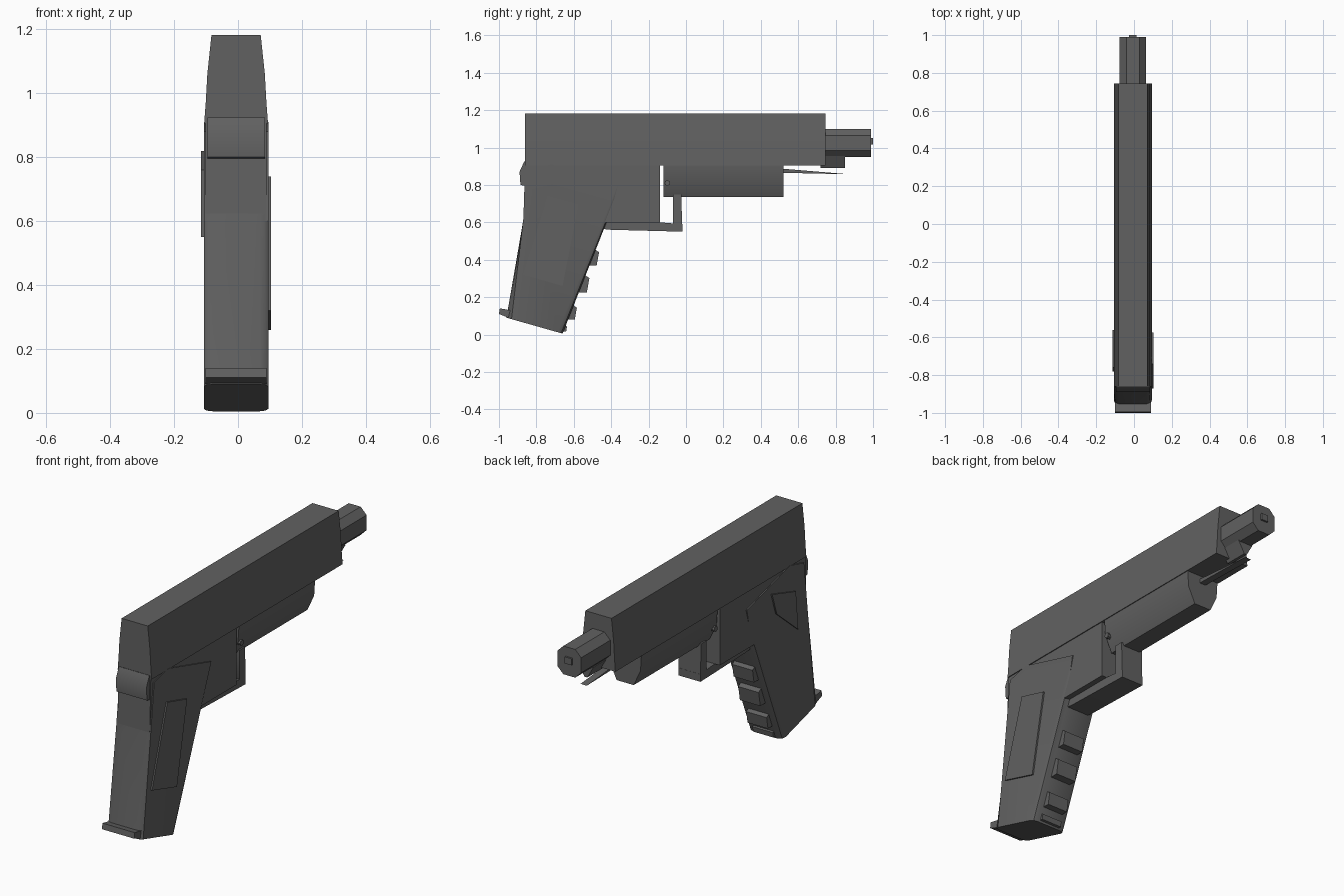
import bpy
import bmesh
import math
from mathutils import Vector

cube = bpy.data.objects.get("Cube")
if cube:
    bpy.data.objects.remove(cube, do_unlink=True)

GREY = (0.12, 0.12, 0.12, 1)
metal = bpy.data.materials.new("dark_gunmetal")
metal.use_nodes = True
metal.diffuse_color = GREY
shader = next(n for n in metal.node_tree.nodes if n.type == 'BSDF_PRINCIPLED')
shader.inputs["Base Color"].default_value = GREY
shader.inputs["Roughness"].default_value = 0.7

MID = -0.006  # body centre line in x


def finish(name, bm, angle=40):
    bmesh.ops.recalc_face_normals(bm, faces=bm.faces)
    mesh = bpy.data.meshes.new(name)
    bm.to_mesh(mesh)
    bm.free()
    mesh.materials.append(metal)
    mesh.polygons.foreach_set("use_smooth", [True] * len(mesh.polygons))
    mesh.set_sharp_from_angle(angle=math.radians(angle))
    obj = bpy.data.objects.new(name, mesh)
    bpy.context.scene.collection.objects.link(obj)
    return obj


def extrude(bm, points, offset):
    face = bm.faces.new([bm.verts.new(p) for p in points])
    new = bmesh.ops.extrude_face_region(bm, geom=[face])["geom"]
    verts = [g for g in new if isinstance(g, bmesh.types.BMVert)]
    bmesh.ops.translate(bm, verts=verts, vec=Vector(offset))


def side_prism(name, profile, x0, x1, round_edges=0):
    """Side outline (y, z) extruded across x; long upright rims may be bevelled."""
    bm = bmesh.new()
    extrude(bm, [(x0, y, z) for y, z in profile], (x1 - x0, 0, 0))
    if round_edges:
        rims = [e for e in bm.edges
                if abs(e.verts[0].co.z - e.verts[1].co.z) > 0.4]
        bmesh.ops.bevel(bm, geom=rims, offset=round_edges, segments=2,
                        profile=0.5, affect='EDGES')
    return finish(name, bm)


def long_prism(name, half, y0, y1):
    """Half section (x, z), mirrored about the centre line, extruded along y."""
    section = [(MID + x, z) for x, z in half]
    section += [(MID - x, z) for x, z in reversed(half)]
    bm = bmesh.new()
    extrude(bm, [(x, y0, z) for x, z in section], (0, y1 - y0, 0))
    return finish(name, bm)


# Slide, barrel and the block under the slide
long_prism("slide", [(0.1, 0.905), (0.095, 0.97), (0.09, 1.06), (0.077, 1.183)],
           -0.86, 0.745)
long_prism("barrel", [(0.035, 0.95), (0.07, 0.985), (0.07, 1.065), (0.035, 1.1)],
           0.72, 0.99)
long_prism("muzzle_tip", [(0.02, 1.015), (0.02, 1.05)], 0.98, 1.0)
long_prism("dust_cover", [(0.05, 0.735), (0.09, 0.82), (0.096, 0.91)], -0.12, 0.52)
long_prism("barrel_lug", [(0.008, 0.89), (0.045, 0.955)], 0.72, 0.85)

# Guide rod tapering to a point
side_prism("guide_rod", [(0.5, 0.865), (0.87, 0.857), (0.5, 0.888)], -0.025, 0.012)

# Frame and grip
side_prism("frame", [(-0.87, 0.6), (-0.14, 0.6), (-0.14, 0.91), (-0.86, 0.91)],
           MID - 0.095, MID + 0.095)
side_prism("grip", [(-0.96, 0.09), (-0.66, 0.005), (-0.405, 0.65), (-0.36, 0.81),
                    (-0.72, 0.91), (-0.84, 0.88), (-0.872, 0.6)],
           MID - 0.101, MID + 0.101, 0.028)

# Thin grip panels, one on each side
panel = [(-0.87, 0.32), (-0.66, 0.26), (-0.575, 0.695), (-0.74, 0.74)]
side_prism("left_grip_panel", panel, 0.09, 0.103)
side_prism("right_grip_panel", [(-0.78, 0.55), (-0.6, 0.7), (-0.56, 0.82), (-0.76, 0.76)],
           -0.115, -0.1)

# Trigger guard: lower bar and front post
side_prism("guard_bar", [(-0.45, 0.565), (-0.4, 0.56), (-0.02, 0.55), (-0.02, 0.59),
                         (-0.14, 0.6), (-0.45, 0.62)], MID - 0.065, MID + 0.065)
side_prism("guard_post", [(-0.045, 0.555), (-0.02, 0.555), (-0.025, 0.75), (-0.07, 0.75),
                          (-0.07, 0.59)], MID - 0.065, MID + 0.065)

# Pin through the frame above the guard
bm = bmesh.new()
bmesh.ops.create_cone(bm, cap_ends=True, segments=8, radius1=0.015, radius2=0.015, depth=0.2)
for v in bm.verts:
    v.co = Vector((v.co.z + MID, v.co.x - 0.1, v.co.y + 0.81))
finish("trigger_pin", bm)

# Tang behind the frame and the magazine heel
side_prism("tang", [(-0.885, 0.8), (-0.84, 0.79), (-0.82, 0.91), (-0.865, 0.925), (-0.89, 0.87)],
           MID - 0.09, MID + 0.09)
side_prism("magazine_heel", [(-1.0, 0.11), (-0.95, 0.09), (-0.94, 0.13), (-0.995, 0.14)],
           MID - 0.095, MID + 0.095)

# Finger ridges down the front of the grip
for i, (y, z, size) in enumerate([(-0.5, 0.42, 0.05), (-0.555, 0.28, 0.055),
                                  (-0.615, 0.125, 0.045), (-0.65, 0.035, 0.02)]):
    side_prism(f"finger_ridge_{i + 1}",
               [(y - size, z - size), (y + size * 0.45, z - size),
                (y + size * 0.7, z + size * 0.4), (y - size * 0.2, z + size)],
               MID - 0.06, MID + 0.06)
